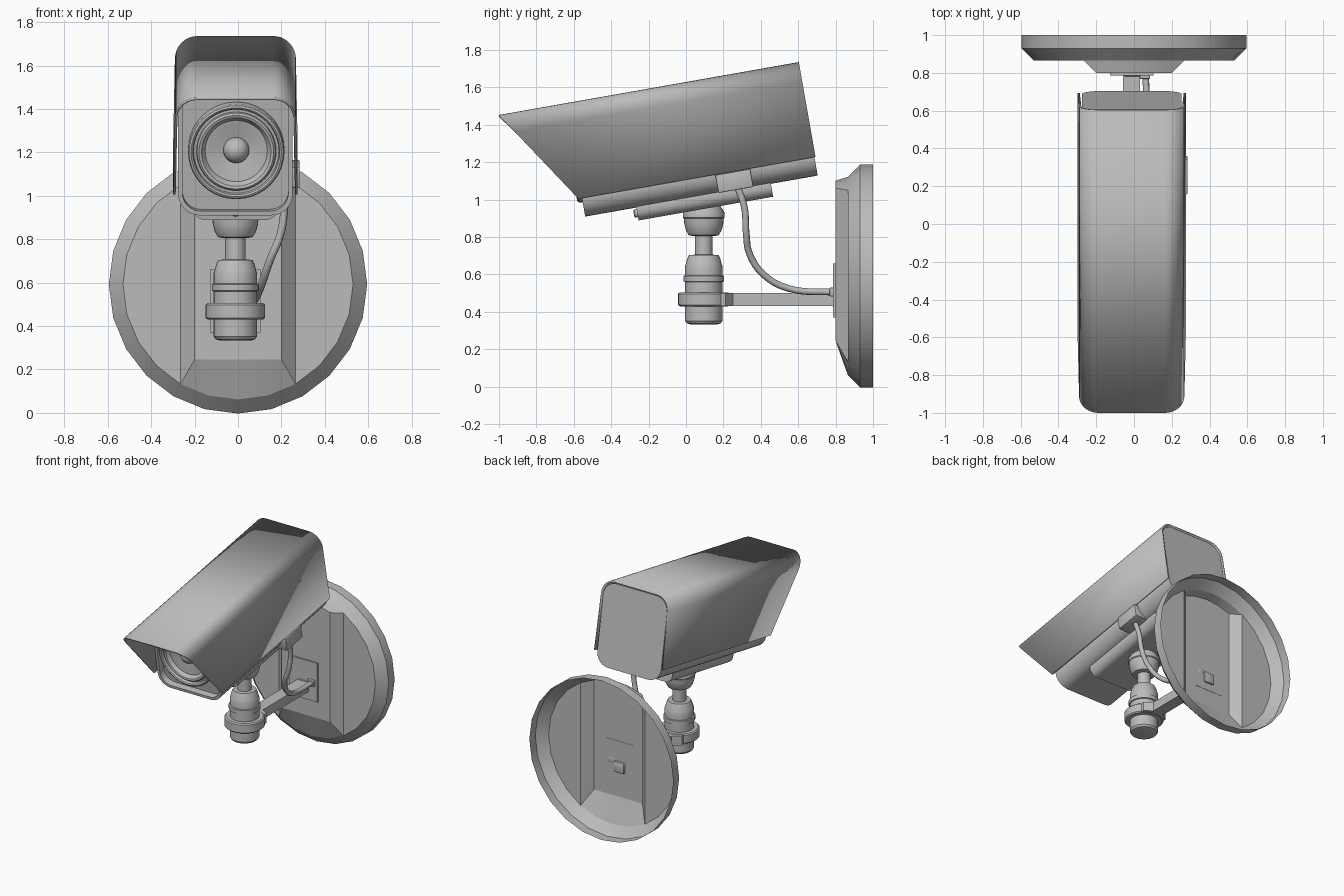
import bpy, bmesh, math
from mathutils import Matrix, Vector

if "Cube" in bpy.data.objects:
    bpy.data.objects.remove(bpy.data.objects["Cube"])

AX = -0.012                                   # x of the camera and arm axis
TILT = Matrix.Translation((AX, 0.71, 1.13)) @ Matrix.Rotation(math.radians(10), 4, 'X')

grey = bpy.data.materials.new("light grey")
grey.diffuse_color = (0.5, 0.5, 0.5, 1)
grey.use_nodes = True
grey.node_tree.nodes["Principled BSDF"].inputs["Base Color"].default_value = grey.diffuse_color


def finish(name, bm, matrix=Matrix(), angle=35, fix=True):
    if fix:
        bmesh.ops.recalc_face_normals(bm, faces=bm.faces)
    me = bpy.data.meshes.new(name)
    bm.to_mesh(me)
    bm.free()
    ob = bpy.data.objects.new(name, me)
    bpy.context.collection.objects.link(ob)
    me.materials.append(grey)
    ob.matrix_world = matrix
    bpy.ops.object.select_all(action='DESELECT')
    ob.select_set(True)
    bpy.context.view_layer.objects.active = ob
    bpy.ops.object.shade_smooth_by_angle(angle=math.radians(angle))
    return ob


def loft(bm, rings, closed=True, caps=(True, True)):
    """Skin a list of equal-length point rings."""
    vs = [[bm.verts.new(p) for p in r] for r in rings]
    n = len(vs[0])
    for a, b in zip(vs, vs[1:]):
        for i in range(n if closed else n - 1):
            j = (i + 1) % n
            bm.faces.new((a[i], a[j], b[j], b[i]))
    if caps[0]:
        bm.faces.new(vs[0])
    if caps[1]:
        bm.faces.new(vs[-1])
    return vs


def lathe(name, profile, matrix, n=32):
    """Turn (radius, height) points round z."""
    bm = bmesh.new()
    turns = [2 * math.pi * i / n for i in range(n)]
    loft(bm, [[(r * math.cos(t), r * math.sin(t), h) for t in turns] for r, h in profile])
    return finish(name, bm, matrix)


def box(name, lo, hi, matrix=Matrix(), bevel=0.0):
    bm = bmesh.new()
    bmesh.ops.create_cube(bm, size=1)
    for v in bm.verts:
        v.co = Vector(((lo[k] + hi[k]) / 2 + v.co[k] * (hi[k] - lo[k]) for k in range(3)))
    if bevel:
        bmesh.ops.bevel(bm, geom=bm.edges[:], offset=bevel, segments=2, profile=0.5, affect='EDGES')
    return finish(name, bm, matrix)


def round_rect(w, z0, z1, r, steps=8):
    """Rounded rectangle (x, z) points, counter-clockwise from bottom right."""
    pts = []
    corners = [(w - r, z0 + r, -90), (w - r, z1 - r, 0), (r - w, z1 - r, 90), (r - w, z0 + r, 180)]
    for cx, cz, a0 in corners:
        for i in range(steps + 1):
            a = math.radians(a0 + 90 * i / steps)
            pts.append((cx + r * math.cos(a), cz + r * math.sin(a)))
    return pts


def prism(pts, y):
    return [(x, y, z) for x, z in pts]


# Wall plate: hollow round dish with a raised central channel
bm = bmesh.new()
N = 24


def dish_ring(r, y):
    return [(r * math.sin(2 * math.pi * k / N), y, 0.592 + r * math.cos(2 * math.pi * k / N)) for k in range(N)]


inner = loft(bm, [dish_ring(0.595, 1.0), dish_ring(0.595, 0.93), dish_ring(0.53, 0.865)],
             caps=(False, False))[-1]
top, bottom = [], []
for k in range(-2, 3):
    x = inner[k].co.x * 0.755
    top.append(bm.verts.new((x, 0.80, 0.592 + math.sqrt(0.51 ** 2 - x * x))))
for k in range(10, 15):
    bottom.append(bm.verts.new((inner[k].co.x * 0.755, 0.80, 0.245)))
bm.faces.new(top + bottom)
for i in range(4):
    bm.faces.new((inner[i - 2], inner[i - 1], top[i + 1], top[i]))
    bm.faces.new((inner[10 + i], inner[11 + i], bottom[i + 1], bottom[i]))
bm.faces.new((inner[2], inner[10], bottom[0], top[4]))
bm.faces.new((inner[14], inner[22], top[0], bottom[4]))
bm.faces.new(inner[2:11])
bm.faces.new(inner[14:23])
finish("wall_plate", bm, angle=20)

# Plate and arm fixing on the channel
box("arm_plate", (-0.128, 0.787, 0.37), (0.104, 0.802, 0.66))
box("arm_end", (AX - 0.045, 0.78, 0.425), (AX + 0.045, 0.815, 0.51), bevel=0.012)

# Arm: narrow bar that widens into the collar
bm = bmesh.new()
outline = [(0.10, 0.10), (0.10, 0.21), (0.045, 0.25), (0.045, 0.80)]
outline = outline + [(-x, y) for x, y in reversed(outline)]
loft(bm, [[(AX + x, y, z) for x, y in outline] for z in (0.432, 0.502)])
finish("arm", bm)

# Turned column: knob, collar, threaded neck, post and ball cup
column = Matrix.Translation((AX, 0.095, 0))
lathe("knob", [(0.07, 0.333), (0.09, 0.338), (0.1, 0.352), (0.1, 0.44)], column)
lathe("collar", [(0.128, 0.430), (0.137, 0.438), (0.137, 0.497), (0.128, 0.505)], column)
lathe("neck", [(0.1, 0.50), (0.1, 0.56), (0.108, 0.563), (0.108, 0.592), (0.1, 0.595), (0.1, 0.645),
               (0.096, 0.655), (0.088, 0.685), (0.078, 0.705), (0.04, 0.706)], column)
lathe("post", [(0.047, 0.69), (0.047, 0.83)], column)
lathe("ball_cup", [(0.06, 0.806), (0.08, 0.81), (0.095, 0.835), (0.104, 0.87), (0.107, 0.90),
                   (0.112, 0.905), (0.112, 0.93), (0.09, 0.965)], column)

# Camera body with a recessed front panel
bm = bmesh.new()
shell = round_rect(0.264, 0.0, 0.597, 0.1)
lip = round_rect(0.244, 0.02, 0.577, 0.085)
loft(bm, [prism(shell, -0.006), prism(shell, -1.268), prism(lip, -1.268), prism(lip, -1.22)])
finish("body", bm, TILT)

# Sun hood: open-bottomed shell with a slanted front
bm = bmesh.new()
arc = [(x, z) for x, z in round_rect(0.287, 0.0, 0.615, 0.105)[9:27]]
arc = [(0.287, 0.1)] + arc + [(-0.287, 0.1)]
arc = [(x * (1 - 0.07 * (z - 0.1)), z) for x, z in arc]
front = [(x, -1.287 - 0.341 * (z - 0.1) / 0.515, z) for x, z in arc]
loft(bm, [front, prism(arc, 0.0)], closed=False, caps=(False, False))
bmesh.ops.recalc_face_normals(bm, faces=bm.faces)
bm.normal_update()
if sum(f.normal.z for f in bm.faces) < 0:
    bmesh.ops.reverse_faces(bm, faces=bm.faces)
hood = finish("hood", bm, TILT, fix=False)
mod = hood.modifiers.new("thickness", 'SOLIDIFY')
mod.thickness = 0.012
mod.offset = -1

# Lens: raised rings, shallow cone and centre dome
lens = TILT @ Matrix.Translation((0.004, -1.22, 0.30)) @ Matrix.Rotation(math.radians(90), 4, 'X')
lathe("lens_rings", [(0.222, -0.01), (0.222, 0.06), (0.217, 0.072), (0.208, 0.076), (0.2, 0.07), (0.196, 0.05),
                     (0.184, 0.05), (0.181, 0.066), (0.172, 0.074), (0.16, 0.07), (0.15, 0.055),
                     (0.143, 0.045), (0.132, 0.045), (0.05, 0.01)], lens, 40)
lathe("lens_dome", [(0.06 * math.cos(math.radians(a)), 0.02 + 0.06 * math.sin(math.radians(a)))
                    for a in (-15, 0, 15, 30, 45, 60, 75, 88)], lens, 24)

# Mounting bracket under the body and its front screw
bm = bmesh.new()
section = round_rect(0.195, -0.07, 0.05, 0.055)
loft(bm, [prism(section, -0.99), prism(section, -0.26)])
finish("bracket", bm, TILT)
lathe("bracket_screw", [(0.022, -0.02), (0.022, 0.014), (0.014, 0.02)],
      TILT @ Matrix.Translation((0, -0.99, -0.03)) @ Matrix.Rotation(math.radians(90), 4, 'X'), 12)

# Cable with a socket at each end
box("cable_box", (0.18, -0.545, 0.0), (0.296, -0.355, 0.098), TILT, 0.006)
box("cable_socket", (0.03, 0.768, 0.483), (0.085, 0.803, 0.53), bevel=0.005)
curve = bpy.data.curves.new("cable", 'CURVE')
curve.dimensions = '3D'
curve.bevel_depth = 0.018
curve.bevel_resolution = 2
curve.resolution_u = 6
path = [(0.22, 0.275, 1.07), (0.215, 0.312, 0.96), (0.195, 0.322, 0.82), (0.15, 0.34, 0.71),
        (0.11, 0.42, 0.595), (0.08, 0.55, 0.525), (0.06, 0.79, 0.505)]
spline = curve.splines.new('BEZIER')
spline.bezier_points.add(len(path) - 1)
for p, co in zip(spline.bezier_points, path):
    p.co = co
    p.handle_left_type = p.handle_right_type = 'AUTO'
curve.materials.append(grey)
bpy.context.collection.objects.link(bpy.data.objects.new("cable", curve))
